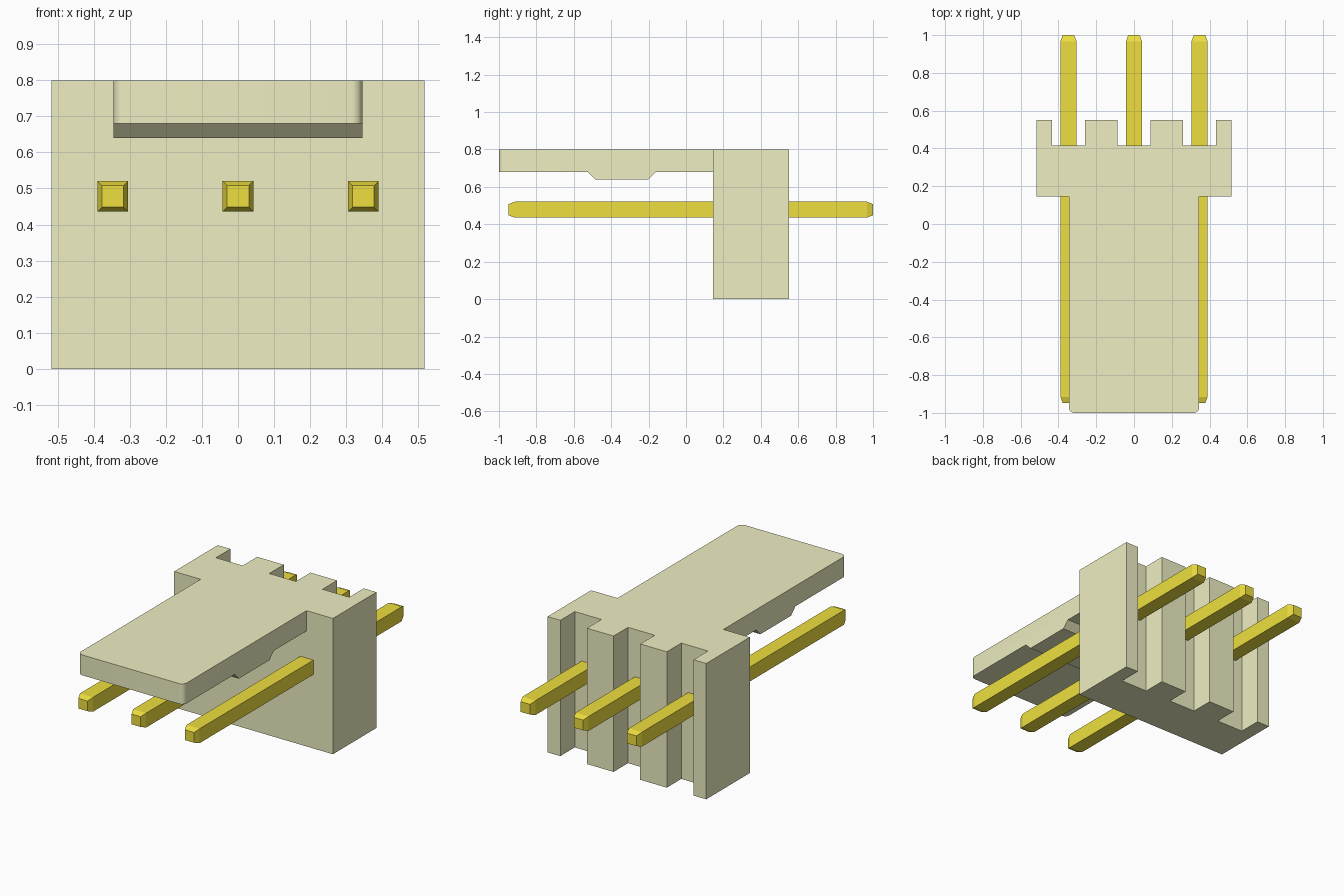
import bpy, bmesh, math
from mathutils import Vector

if "Cube" in bpy.data.objects:
    bpy.data.objects.remove(bpy.data.objects["Cube"])

PITCH = 0.347


def material(name, color):
    m = bpy.data.materials.new(name)
    m.diffuse_color = (*color, 1)
    m.use_nodes = True
    m.node_tree.nodes["Principled BSDF"].inputs["Base Color"].default_value = m.diffuse_color
    return m


def make_object(name, bm, mat):
    bmesh.ops.recalc_face_normals(bm, faces=bm.faces)
    me = bpy.data.meshes.new(name)
    bm.to_mesh(me)
    bm.free()
    me.materials.append(mat)
    ob = bpy.data.objects.new(name, me)
    bpy.context.collection.objects.link(ob)
    return ob


def prism(points, offset):
    """Extrude a closed 3D outline along an offset."""
    bm = bmesh.new()
    face = bm.faces.new([bm.verts.new(p) for p in points])
    ext = bmesh.ops.extrude_face_region(bm, geom=[face])
    verts = [v for v in ext["geom"] if isinstance(v, bmesh.types.BMVert)]
    bmesh.ops.translate(bm, verts=verts, vec=Vector(offset))
    return bm


plastic = material("cream_plastic", (0.86, 0.86, 0.54))
gold = material("gold_metal", (0.86, 0.74, 0.05))

# Housing block: plan outline with three full-height slots in the back
outline = [(-0.517, 0.145), (0.517, 0.145), (0.517, 0.55)]
for x in (PITCH, 0, -PITCH):
    a, b = x + 0.087, x - 0.087
    outline += [(a, 0.55), (a, 0.415), (b, 0.415), (b, 0.55)]
outline.append((-0.517, 0.55))
housing = make_object("housing", prism([(x, y, 0) for x, y in outline], (0, 0, 0.8)), plastic)

# Latch plate: side profile with a ridge underneath, rounded front corners
profile = [(-1, 0.8), (-1, 0.68), (-0.525, 0.68), (-0.485, 0.64),
           (-0.2, 0.64), (-0.16, 0.68), (0.25, 0.68), (0.25, 0.8)]
bm = prism([(-0.345, y, z) for y, z in profile], (0.69, 0, 0))
corners = [e for e in bm.edges
           if all(v.co.y < -0.99 for v in e.verts)
           and abs(e.verts[0].co.x - e.verts[1].co.x) < 1e-4]
bmesh.ops.bevel(bm, geom=corners, offset=0.03, segments=6, profile=0.5, affect='EDGES')
plate = make_object("latch_plate", bm, plastic)

# Fuse plate and block into one solid
union = housing.modifiers.new("fuse", 'BOOLEAN')
union.operation = 'UNION'
union.solver = 'EXACT'
union.object = plate
bpy.context.view_layer.objects.active = housing
housing.select_set(True)
bpy.ops.object.modifier_apply(modifier=union.name)
bpy.data.objects.remove(plate)
bpy.ops.object.shade_smooth_by_angle(angle=math.radians(30))

# Square pins with tapered tips
for i, x in enumerate((-PITCH, 0, PITCH)):
    bm = bmesh.new()
    rings = []
    for y, h in ((-0.948, 0.03), (-0.915, 0.0425), (0.967, 0.0425), (1, 0.03)):
        rings.append([bm.verts.new((x + sx * h, y, 0.478 + sz * h))
                      for sx, sz in ((-1, -1), (1, -1), (1, 1), (-1, 1))])
    for r, s in zip(rings, rings[1:]):
        for k in range(4):
            n = (k + 1) % 4
            bm.faces.new((r[k], r[n], s[n], s[k]))
    bm.faces.new(rings[0])
    bm.faces.new(rings[-1])
    make_object(f"pin_{i + 1}", bm, gold)
